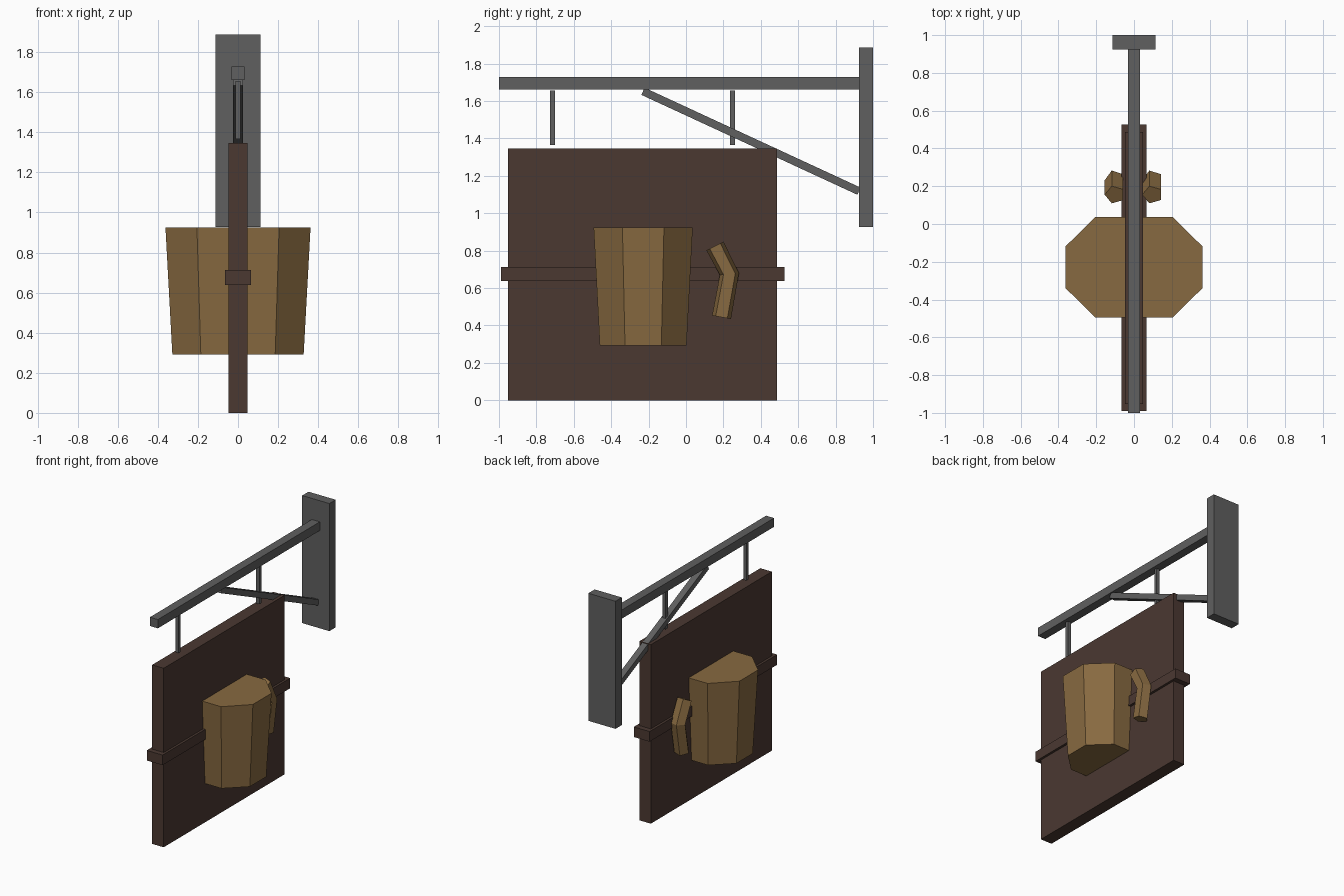
import bpy, bmesh, math
from mathutils import Vector

if "Cube" in bpy.data.objects:
    bpy.data.objects.remove(bpy.data.objects["Cube"])


def material(name, rgb):
    m = bpy.data.materials.new(name)
    m.diffuse_color = (*rgb, 1)
    m.use_nodes = True
    m.node_tree.nodes["Principled BSDF"].inputs["Base Color"].default_value = m.diffuse_color
    return m


IRON = material("iron grey", (0.115, 0.115, 0.115))
WOOD = material("dark wood", (0.070, 0.040, 0.031))
TAN = material("tan wood", (0.245, 0.143, 0.052))


def loft(name, rings, mat):
    """Skin a closed solid through rings of equal point count."""
    bm = bmesh.new()
    vs = [[bm.verts.new(p) for p in r] for r in rings]
    n = len(vs[0])
    for a, b in zip(vs, vs[1:]):
        for i in range(n):
            j = (i + 1) % n
            bm.faces.new((a[i], a[j], b[j], b[i]))
    bm.faces.new(vs[0][::-1])
    bm.faces.new(vs[-1])
    bmesh.ops.recalc_face_normals(bm, faces=bm.faces[:])
    me = bpy.data.meshes.new(name)
    bm.to_mesh(me)
    bm.free()
    me.materials.append(mat)
    ob = bpy.data.objects.new(name, me)
    bpy.context.collection.objects.link(ob)
    return ob


def box(name, hx, y0, y1, z0, z1, mat):
    ring = [(-hx, y0), (hx, y0), (hx, y1), (-hx, y1)]
    return loft(name, [[(x, y, z) for x, y in ring] for z in (z0, z1)], mat)


# Iron bracket
box("wall_plate", 0.113, 0.925, 1.0, 0.927, 1.887, IRON)
box("top_beam", 0.033, -1.0, 0.925, 1.662, 1.728, IRON)
for i, y in enumerate((-0.713, 0.248)):
    box(f"hanger_{i + 1}", 0.013, y - 0.013, y + 0.013, 1.366, 1.656, IRON)

# Diagonal brace
a, b = Vector((0, -0.23, 1.652)), Vector((0, 0.925, 1.118))
d = (b - a).normalized()
up = Vector((0, -d.z, d.y)) * 0.021
sx = Vector((0.024, 0, 0))
loft("diagonal_brace", [[p - sx - up, p + sx - up, p + sx + up, p - sx + up] for p in (a, b)], IRON)

# Sign board and the band round it
box("sign_board", 0.048, -0.952, 0.487, 0.0, 1.347, WOOD)
box("board_band", 0.066, -0.99, 0.527, 0.637, 0.713, WOOD)

# Tapered eight-sided mug running through the board
octagon = [(0.205, 0.265), (0.362, 0.111), (0.362, -0.111), (0.205, -0.265),
           (-0.205, -0.265), (-0.362, -0.111), (-0.362, 0.111), (-0.205, 0.265)]
loft("mug_body", [[(x * sc, y * sy - 0.229, z) for x, y in octagon]
                  for z, sc, sy in ((0.292, 0.905, 0.875), (0.925, 1, 1))], TAN)

# Bent five-sided handle on each face of the board
path = [Vector((0, 0.190, 0.444)), Vector((0, 0.232, 0.675)), Vector((0, 0.155, 0.825))]
for side, cx in (("right", 0.098), ("left", -0.101)):
    rings = []
    for i, p in enumerate(path):
        t = (path[min(i + 1, 2)] - path[max(i - 1, 0)]).normalized()
        nrm = Vector((0, t.z, -t.y))
        rings.append([p + Vector((cx + 0.054 * math.cos(k), 0, 0)) + nrm * 0.054 * math.sin(k)
                      for k in (math.radians(36 + 72 * j) for j in range(5))])
    loft(f"mug_handle_{side}", rings, TAN)
